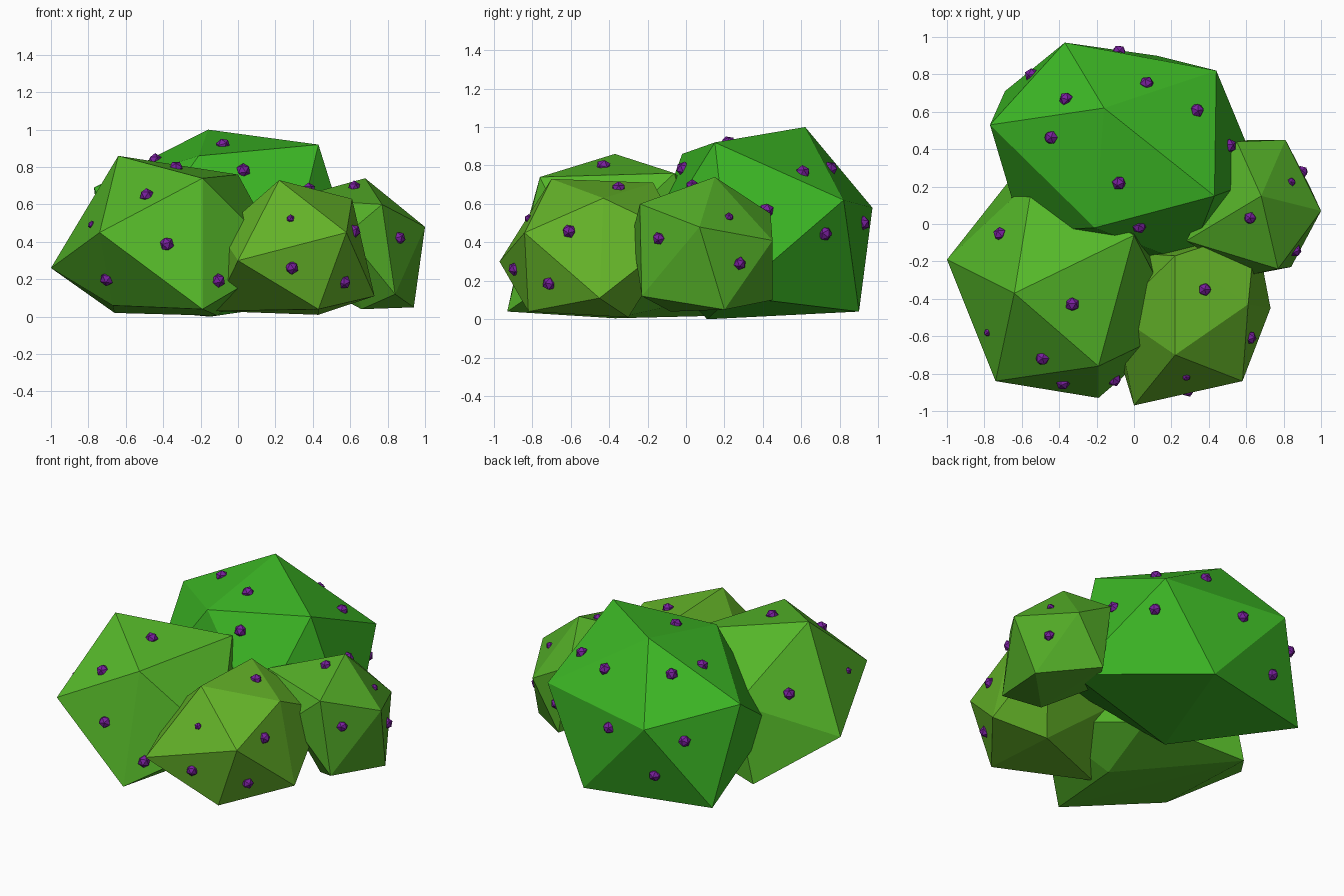
import bpy, bmesh
from mathutils import Vector, Matrix

if "Cube" in bpy.data.objects:
    bpy.data.objects.remove(bpy.data.objects["Cube"])


def material(name, rgb):
    m = bpy.data.materials.new(name)
    m.diffuse_color = (*rgb, 1)
    m.use_nodes = True
    m.node_tree.nodes["Principled BSDF"].inputs["Base Color"].default_value = m.diffuse_color
    return m


def add_object(name, bm, mat):
    me = bpy.data.meshes.new(name)
    bm.to_mesh(me)
    bm.free()
    me.materials.append(mat)
    ob = bpy.data.objects.new(name, me)
    bpy.context.collection.objects.link(ob)
    return ob


def lump(name, rgb, centre, corners, mirrored, floor):
    """Twelve-cornered leaf clump; hidden corners are opposite the listed ones."""
    pts = [Vector(p) for p in corners]
    for i in mirrored:
        p = 2 * Vector(centre) - pts[i]
        p.z = max(p.z, floor)
        pts.append(p)
    bm = bmesh.new()
    for p in pts:
        bm.verts.new(p)
    hull = bmesh.ops.convex_hull(bm, input=bm.verts)
    loose = {v for v in hull["geom_interior"] if isinstance(v, bmesh.types.BMVert)}
    bmesh.ops.delete(bm, geom=list(loose), context='VERTS')
    bmesh.ops.recalc_face_normals(bm, faces=bm.faces)
    return add_object(name, bm, material(name + "_green", rgb))


def berries(name, ob, spots, radius):
    """Small faceted berries set on the surface of a clump."""
    bm = bmesh.new()
    for i, s in enumerate(spots):
        hit, p, n, f = ob.closest_point_on_mesh(Vector(s))
        place = Matrix.Translation(p) @ Matrix.Rotation(i * 1.3, 4, (1, 2, 3))
        bmesh.ops.create_icosphere(bm, subdivisions=1, radius=radius, matrix=place)
    add_object(name, bm, purple)


purple = material("berry_purple", (0.19, 0.014, 0.34))

# leaf clumps
left = lump("left_clump", (0.09, 0.47, 0.022), (-.375, -.37, .28), [
    (-.64, -.37, .86), (-1, -.19, .26), (-.74, -.84, .45), (-.19, -.76, .74),
    (0, -.06, .76), (-.54, .24, .52), (-.19, -.93, .04), (-.67, -.50, .06),
    (-.66, .24, .02)], [0, 1, 2], .005)

back = lump("back_clump", (0.045, 0.47, 0.018), (-.04, .38, .46), [
    (-.16, .62, 1), (.43, .15, .92), (.44, .82, .62), (-.37, .97, .58),
    (-.77, .53, .69), (-.21, -.02, .86), (.12, .90, .04), (-.69, .71, .05),
    (-.60, -.04, .32), (.68, .24, .12), (-.15, .11, 0)], [3], 0)

front = lump("front_clump", (0.13, 0.46, 0.022), (.325, -.5, .37), [
    (.22, -.70, .73), (0, -.97, .30), (.58, -.84, .45), (.61, -.43, .63),
    (.22, -.17, .71), (.43, -.82, .04), (.73, -.45, .11), (-.1, -.48, .45),
    (-.13, -.54, .03)], [0, 1, 2], .01)

right = lump("right_clump", (0.085, 0.41, 0.02), (.695, .105, .35), [
    (.68, .15, .74), (1, .07, .48), (.81, .45, .41), (.77, -.24, .60),
    (.55, .44, .55), (.28, -.09, .63), (.94, .20, .05), (.84, -.23, .12),
    (.58, -.28, .44), (.42, .15, .17), (.66, -.08, .04)], [3], .04)

# berries
berries("left_berries", left, [
    (-.49, -.72, .65), (-.38, -.86, .39), (-.10, -.84, .195),
    (-.33, -.43, .80), (-.74, -.04, .54), (-.71, -.62, .195)], .039)
berries("small_left_berry", left, [(-.78, -.58, .49)], .022)
berries("back_berries", back, [
    (-.45, .46, .85), (-.08, .22, .915), (.03, -.02, .785), (.52, .42, .57),
    (.50, .77, .42), (.34, .61, .77), (.07, .76, .79), (-.08, .92, .50),
    (-.55, .80, .49), (-.38, .90, .22), (-.38, .69, .86)], .039)
berries("front_berries", front, [
    (.38, -.35, .69), (.63, -.61, .46), (.29, -.90, .26), (.58, -.72, .18)], .037)
berries("small_front_berry", front, [(.28, -.82, .525)], .023)
berries("right_berries", right, [
    (.62, .03, .70), (.86, -.14, .42), (.90, .28, .29)], .035)
berries("small_right_berry", right, [(.85, .23, .54)], .024)
